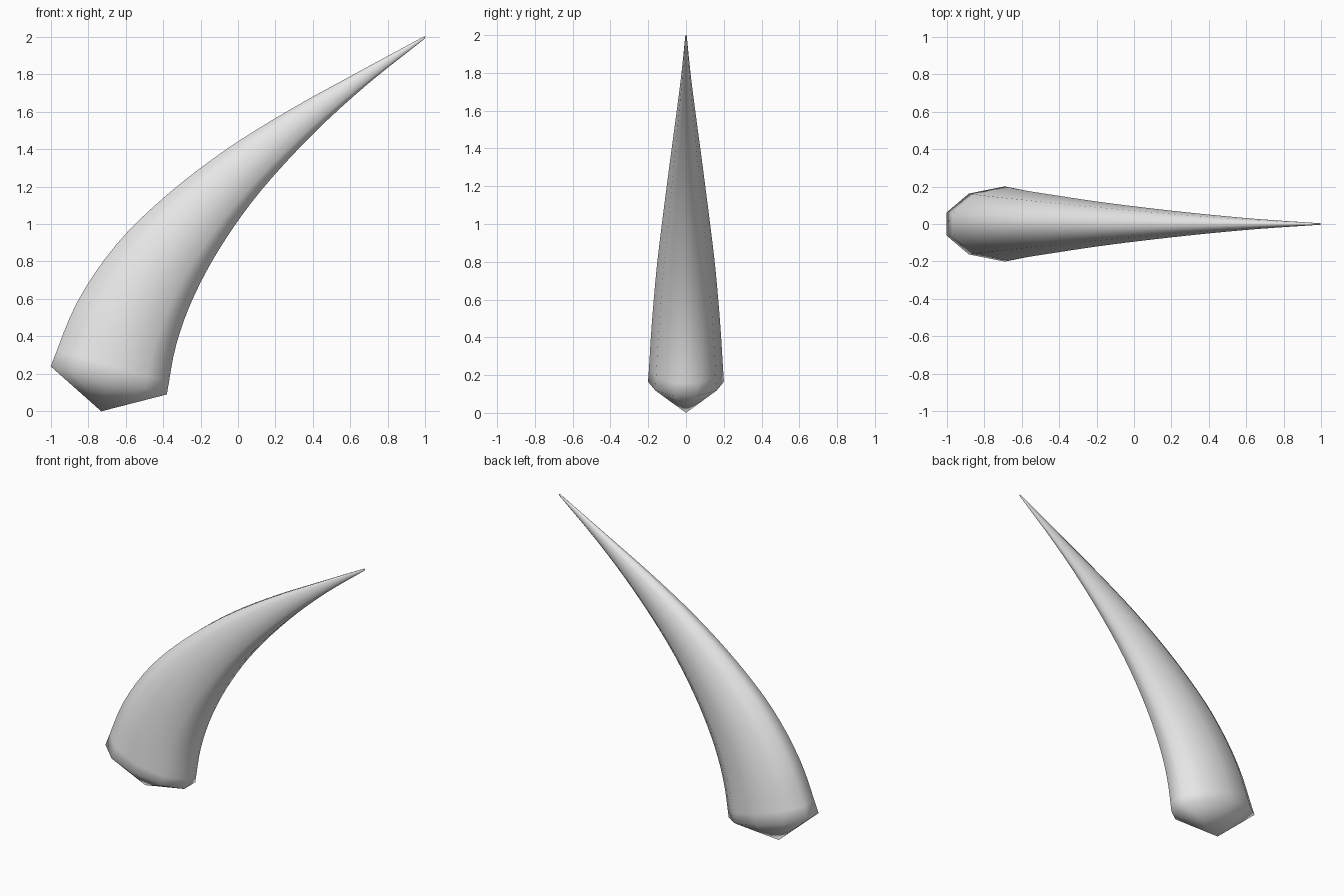
import bpy, bmesh, math
from mathutils import Vector

if "Cube" in bpy.data.objects:
    bpy.data.objects.remove(bpy.data.objects["Cube"], do_unlink=True)

SIDES = 10
STEPS = 4          # rings between two profile points
FLATNESS = 0.315   # half depth relative to the section's width

# Outer and inner edge of the horn, base to tip (x, z)
OUTER = [(-1, .24), (-.86, .58), (-.65, .89), (-.38, 1.155),
         (-.06, 1.40), (.28, 1.612), (.63, 1.805), (.99, 2.0)]
INNER = [(-.38, .09), (-.33, .355), (-.235, .615), (-.085, .89),
         (.12, 1.175), (.4, 1.48), (.69, 1.745), (.998, 1.99)]


def smooth_path(points):
    """Catmull-Rom curve through the points."""
    p = [Vector((x, 0, z)) for x, z in points]
    p = [2 * p[0] - p[1]] + p + [2 * p[-1] - p[-2]]
    path = []
    for a, b, c, d in zip(p, p[1:], p[2:], p[3:]):
        for i in range(STEPS):
            t = i / STEPS
            path.append(b + (c - a) * t / 2
                        + (a - 2.5 * b + 2 * c - d / 2) * t ** 2
                        + (1.5 * (b - c) + (d - a) / 2) * t ** 3)
    return path + [p[-2]]


def add_ring(bm, outer, inner):
    """Elliptical ring spanning the outer and inner edge."""
    centre = (outer + inner) / 2
    across = (inner - outer) / 2 / math.cos(math.pi / SIDES)
    depth = Vector((0, (inner - outer).length * FLATNESS, 0))
    angles = [(k + .5) * math.tau / SIDES for k in range(SIDES)]
    return [bm.verts.new(centre + across * math.cos(a) + depth * math.sin(a))
            for a in angles]


def add_cap(bm, ring, point):
    tip = bm.verts.new(point)
    for k in range(SIDES):
        bm.faces.new((ring[k - 1], ring[k], tip))


# Curved horn body
bm = bmesh.new()
rings = [add_ring(bm, o, i) for o, i in zip(smooth_path(OUTER), smooth_path(INNER))]
for low, high in zip(rings, rings[1:]):
    for k in range(SIDES):
        bm.faces.new((low[k - 1], low[k], high[k], high[k - 1]))

# Pointed root and sharp tip
add_cap(bm, rings[0], (-.73, 0, 0))
add_cap(bm, rings[-1], (1, 0, 2))
bmesh.ops.recalc_face_normals(bm, faces=bm.faces)

mesh = bpy.data.meshes.new("horn")
bm.to_mesh(mesh)
bm.free()
for face in mesh.polygons:
    face.use_smooth = True

# Plain grey material
grey = bpy.data.materials.new("light grey")
grey.use_nodes = True
grey.diffuse_color = (.8, .8, .8, 1)
grey.node_tree.nodes["Principled BSDF"].inputs["Base Color"].default_value = (.8, .8, .8, 1)
mesh.materials.append(grey)

horn = bpy.data.objects.new("horn", mesh)
bpy.context.collection.objects.link(horn)
